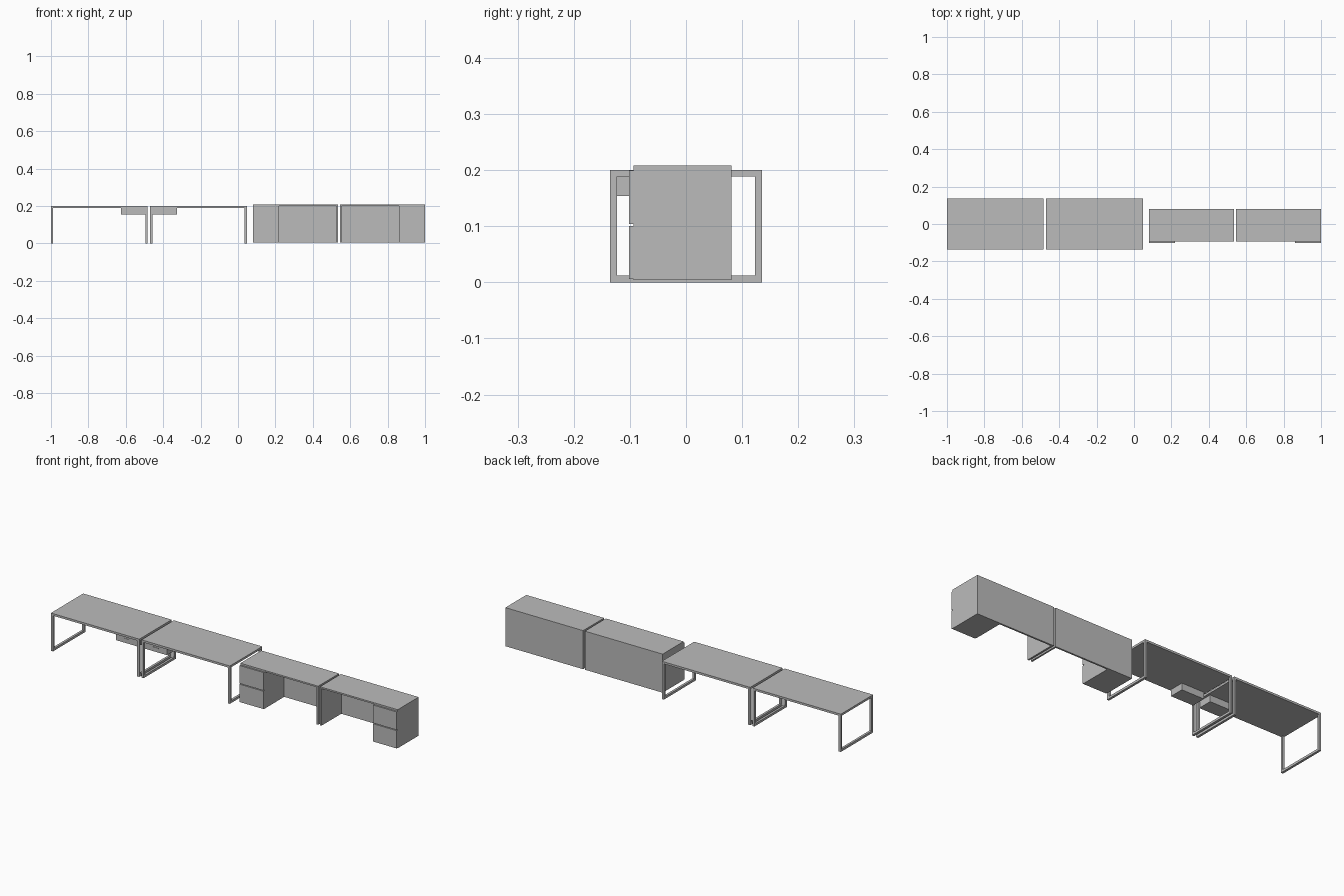
import bpy
import bmesh

if "Cube" in bpy.data.objects:
    bpy.data.objects.remove(bpy.data.objects["Cube"], do_unlink=True)

grey = bpy.data.materials.new("plain_grey")
grey.use_nodes = True
grey.diffuse_color = (0.5, 0.5, 0.5, 1)
grey.node_tree.nodes["Principled BSDF"].inputs["Base Color"].default_value = (0.5, 0.5, 0.5, 1)


def box(name, x, y, z):
    """Box spanning the given (low, high) ranges."""
    spans = [sorted(s) for s in (x, y, z)]
    bm = bmesh.new()
    bmesh.ops.create_cube(bm, size=1)
    for v in bm.verts:
        v.co = [hi if c > 0 else lo for c, (lo, hi) in zip(v.co, spans)]
    mesh = bpy.data.meshes.new(name)
    bm.to_mesh(mesh)
    bm.free()
    mesh.materials.append(grey)
    obj = bpy.data.objects.new(name, mesh)
    bpy.context.collection.objects.link(obj)


def open_desk(name, outer, inner):
    """Table on two loop frames, with a shallow drawer at the inner end."""
    d = 1 if outer > inner else -1       # direction from inner to outer end
    half, bar, under = 0.135, 0.012, 0.189
    box(name + "_top", (outer, inner), (-half, half), (under, 0.2))
    for end, edge, s in (("outer", outer, -d), ("inner", inner, d)):
        x = (edge, edge + s * bar)
        box(f"{name}_{end}_front_leg", x, (-half, bar - half), (0, under))
        box(f"{name}_{end}_back_leg", x, (half - bar, half), (0, under))
        box(f"{name}_{end}_floor_bar", x, (bar - half, half - bar), (0, bar))
    # hanging drawer with a slim pull
    x0 = inner + d * bar
    x1 = inner + d * 0.143
    mid = (x0 + x1) / 2
    box(name + "_drawer", (x0, x1), (-0.127, -0.05), (0.154, under))
    box(name + "_drawer_pull", (mid - 0.015, mid + 0.015), (-0.129, -0.127), (0.174, 0.178))


def pedestal_desk(name, outer, inner):
    """Panelled desk with a two-drawer pedestal at the outer end."""
    d = 1 if outer > inner else -1
    front, back, low, under, t = -0.094, 0.081, 0.004, 0.2, 0.009
    ped = outer - d * 0.14
    box(name + "_top", (outer, inner), (front, back), (under, 0.208))
    box(name + "_pedestal", (outer, ped), (front, back), (low, under))
    box(name + "_side_panel", (inner, inner + d * t), (front, back), (low, under))
    box(name + "_back_panel", (ped, inner + d * t), (back - t, back), (low, under))
    for part, z in (("lower", (0.006, 0.1)), ("upper", (0.104, 0.199))):
        box(f"{name}_{part}_drawer_front", (outer, ped), (front - 0.008, front), z)


open_desk("right_table", -1.0, -0.483)
open_desk("centre_table", 0.047, -0.47)
pedestal_desk("centre_desk", 0.08, 0.535)
pedestal_desk("left_desk", 1.0, 0.545)
